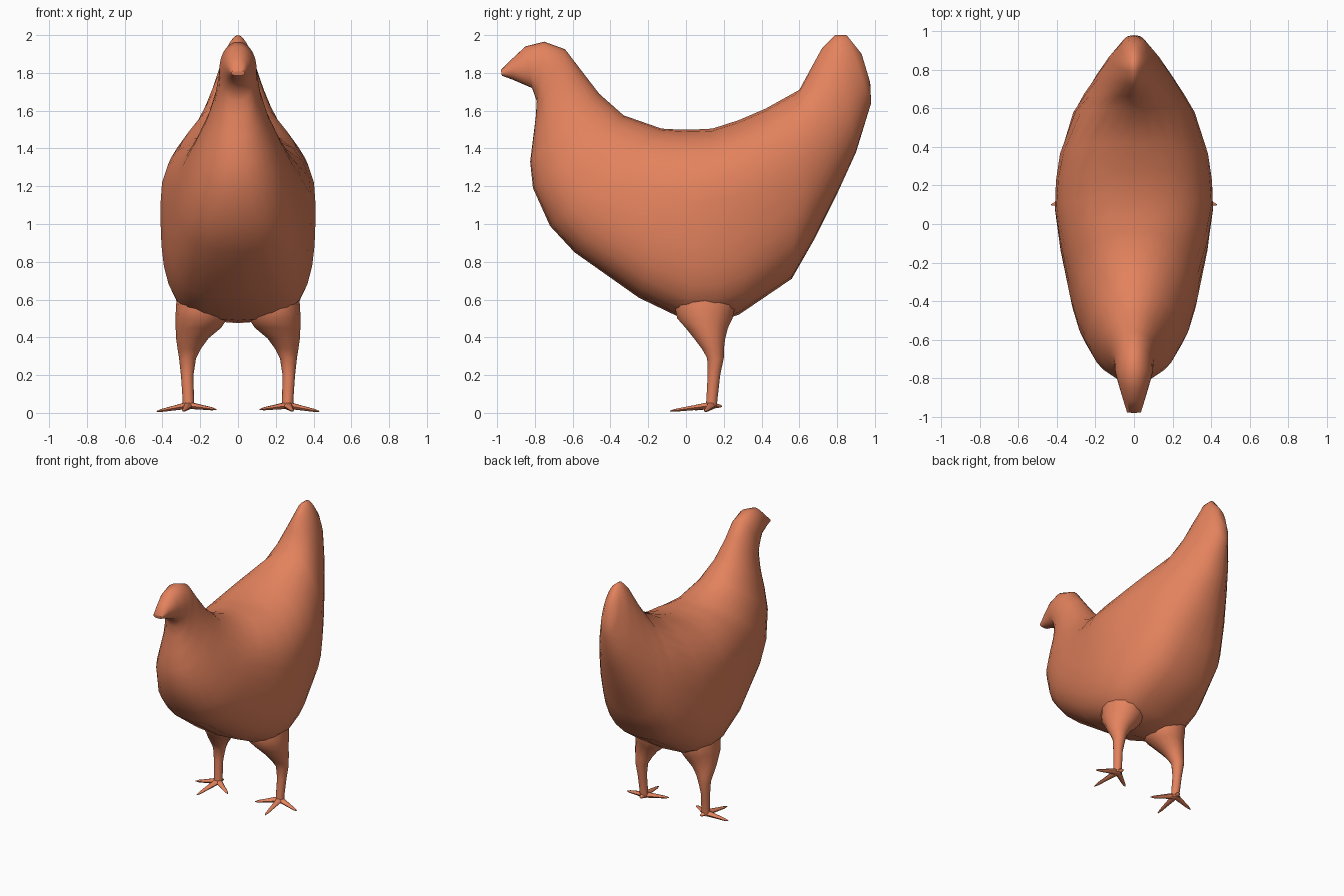
import bpy, bmesh, math
from mathutils import Vector

if "Cube" in bpy.data.objects:
    bpy.data.objects.remove(bpy.data.objects["Cube"])

mat = bpy.data.materials.new("terracotta")
mat.diffuse_color = (0.77, 0.225, 0.11, 1)
mat.use_nodes = True
mat.node_tree.nodes["Principled BSDF"].inputs["Base Color"].default_value = mat.diffuse_color


def loft(name, rings):
    """Skin a list of equal-length closed rings and cap both ends."""
    bm = bmesh.new()
    rows = [[bm.verts.new(p) for p in r] for r in rings]
    n = len(rows[0])
    for a, b in zip(rows, rows[1:]):
        for i in range(n):
            j = (i + 1) % n
            bm.faces.new((a[i], a[j], b[j], b[i]))
    bm.faces.new(rows[0])
    bm.faces.new(rows[-1])
    bmesh.ops.recalc_face_normals(bm, faces=bm.faces)
    me = bpy.data.meshes.new(name)
    bm.to_mesh(me)
    bm.free()
    me.materials.append(mat)
    ob = bpy.data.objects.new(name, me)
    bpy.context.collection.objects.link(ob)
    bpy.ops.object.select_all(action='DESELECT')
    ob.select_set(True)
    bpy.context.view_layer.objects.active = ob
    bpy.ops.object.shade_smooth_by_angle(angle=math.radians(60))
    return ob


# Body slices from beak to tail:
# top y, top z, bottom y, bottom z, half width, widest fraction, top roundness
slices = [
    (-.98, 1.815, -.975, 1.785, .036, .5, 2),
    (-.92, 1.875, -.92, 1.765, .054, .5, 2),
    (-.85, 1.94, -.815, 1.72, .08, .5, 2),
    (-.75, 1.965, -.79, 1.65, .098, .45, 2),
    (-.64, 1.925, -.795, 1.57, .102, .45, 2),
    (-.56, 1.82, -.81, 1.45, .125, .5, 2),
    (-.46, 1.69, -.825, 1.33, .17, .5, 2),
    (-.33, 1.575, -.81, 1.19, .235, .5, 2),
    (-.13, 1.505, -.72, .99, .30, .5, 2.1),
    (-.04, 1.5, -.59, .85, .335, .47, 2.2),
    (.04, 1.5, -.25, .61, .385, .40, 2.3),
    (.14, 1.505, .0, .49, .41, .38, 2.3),
    (.28, 1.55, .14, .475, .405, .40, 2.2),
    (.42, 1.61, .28, .52, .385, .42, 2.0),
    (.60, 1.71, .56, .71, .315, .48, 1.7),
    (.665, 1.83, .68, .92, .26, .57, 1.5),
    (.72, 1.93, .80, 1.16, .195, .64, 1.5),
    (.79, 2.0, .90, 1.38, .13, .66, 1.7),
    (.85, 2.0, .98, 1.64, .065, .55, 2),
    (.93, 1.9, .975, 1.75, .03, .5, 2),
]


def body_ring(ty, tz, by, bz, w, p, e, n=14):
    # the belly gets boxier the lower it hangs
    low = 2.2 + 1.1 * min(1, max(0, (1.1 - bz) / .5))
    half = []
    for i in range(n + 1):
        t = (1 - math.cos(math.pi * i / n)) / 2
        d, k = ((p - t) / p, e) if t < p else ((t - p) / (1 - p), low)
        x = w * max(0, 1 - d ** k) ** (1 / k)
        half.append((x, ty + (by - ty) * t, tz + (bz - tz) * t))
    return half + [(-x, y, z) for x, y, z in half[-2:0:-1]]


loft("body", [body_ring(*s) for s in slices])

# Leg rings from hidden thigh to ankle: x, y, z, radius x, radius y
leg_rings = [
    (.19, .10, .70, .12, .14),
    (.19, .10, .57, .138, .165),
    (.193, .10, .50, .138, .15),
    (.21, .11, .45, .12, .115),
    (.242, .125, .395, .086, .085),
    (.258, .142, .34, .062, .06),
    (.267, .156, .29, .045, .045),
    (.269, .148, .20, .033, .034),
    (.263, .137, .07, .03, .03),
    (.263, .133, .025, .03, .03),
]
# Toe tips: outer, front, inner, back
toe_tips = [(.43, .10, .008), (.29, -.085, .01), (.115, .04, .018), (.255, .19, .035)]


def tube_ring(x, y, z, rx, ry, side, n=14):
    return [(side * (x + rx * math.cos(2 * math.pi * i / n)),
             y + ry * math.sin(2 * math.pi * i / n), z) for i in range(n)]


def toe(name, tip, side):
    start = Vector((.263, .135, .04))
    end = Vector(tip)
    d = (end - start).normalized()
    across = d.cross(Vector((0, 0, 1))).normalized()
    up = across.cross(d)
    rings = []
    for t, r in ((0, .027), (.45, .018), (.85, .011), (1, .003)):
        c = start.lerp(end, t)
        ring = []
        for i in range(6):
            a = math.pi * i / 3
            p = c + across * r * math.cos(a) + up * r * .8 * math.sin(a)
            ring.append((side * p.x, p.y, max(p.z, 0)))
        rings.append(ring)
    loft(name, rings)


for side, label in ((1, "right"), (-1, "left")):
    loft(label + "_leg", [tube_ring(*r, side) for r in leg_rings])
    for part, tip in zip(("outer", "front", "inner", "back"), toe_tips):
        toe(f"{label}_{part}_toe", tip, side)
